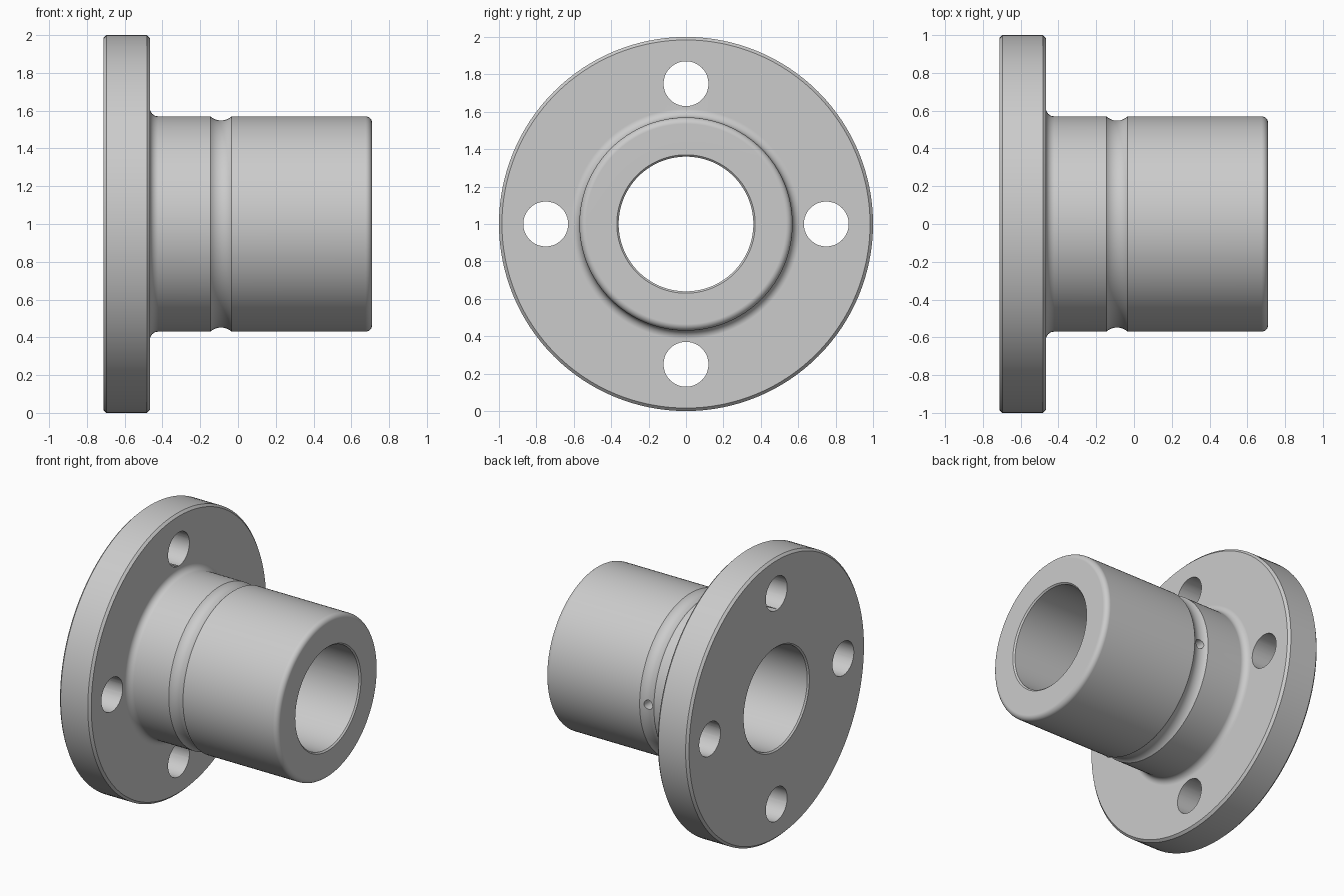
import bpy, bmesh, math
from mathutils import Matrix, Vector

if "Cube" in bpy.data.objects:
    bpy.data.objects.remove(bpy.data.objects["Cube"])

SEG = 128
AXIS_Z = 1.0

steel = bpy.data.materials.new("plain grey metal")
steel.diffuse_color = (0.6, 0.6, 0.6, 1)
steel.use_nodes = True
steel.node_tree.nodes["Principled BSDF"].inputs["Base Color"].default_value = steel.diffuse_color


def arc(cx, cr, radius, a0, a1, n=8):
    """Points of an arc in the (x, radius) plane, angles in degrees."""
    return [(cx + radius * math.cos(math.radians(a0 + (a1 - a0) * i / n)),
             cr + radius * math.sin(math.radians(a0 + (a1 - a0) * i / n)))
            for i in range(n + 1)]


def revolve(name, profile):
    """Spin a closed (x, radius) profile about the horizontal axis."""
    bm = bmesh.new()
    rings = []
    for s in range(SEG):
        a = 2 * math.pi * s / SEG
        rings.append([bm.verts.new((x, r * math.cos(a), AXIS_Z + r * math.sin(a)))
                      for x, r in profile])
    n = len(profile)
    for s in range(SEG):
        p, q = rings[s], rings[(s + 1) % SEG]
        for i in range(n):
            j = (i + 1) % n
            bm.faces.new((p[i], p[j], q[j], q[i]))
    bmesh.ops.recalc_face_normals(bm, faces=bm.faces)
    mesh = bpy.data.meshes.new(name)
    bm.to_mesh(mesh)
    bm.free()
    ob = bpy.data.objects.new(name, mesh)
    bpy.context.collection.objects.link(ob)
    ob.data.materials.append(steel)
    return ob


def drill(ob, centre, direction, radius, length, sides):
    """Cut a round hole and discard the cutter."""
    rot = Vector((0, 0, 1)).rotation_difference(Vector(direction)).to_matrix().to_4x4()
    bm = bmesh.new()
    bmesh.ops.create_cone(bm, cap_ends=True, segments=sides, radius1=radius,
                          radius2=radius, depth=length,
                          matrix=Matrix.Translation(centre) @ rot)
    mesh = bpy.data.meshes.new("drill")
    bm.to_mesh(mesh)
    bm.free()
    cutter = bpy.data.objects.new("drill", mesh)
    cutter.hide_render = True
    bpy.context.collection.objects.link(cutter)
    mod = ob.modifiers.new("hole", 'BOOLEAN')
    mod.operation = 'DIFFERENCE'
    mod.solver = 'EXACT'
    mod.object = cutter
    bpy.ops.object.modifier_apply(modifier=mod.name)
    bpy.data.objects.remove(cutter, do_unlink=True)


# Main dimensions
LEFT, FACE, RIGHT = -0.713, -0.467, 0.71
TUBE, BORE = 0.57, 0.36
C, B = 0.016, 0.01            # flange and bore chamfers
FIL, RND = 0.045, 0.035       # root fillet and end rounding
GX, HALF, DEPTH = -0.09, 0.056, 0.022

# Groove arc from its chord and depth
g_rad = (HALF ** 2 + DEPTH ** 2) / (2 * DEPTH)
g_cen = TUBE - DEPTH + g_rad
g_ang = math.degrees(math.asin(HALF / g_rad))

profile = [(LEFT, BORE + B), (LEFT, 1 - C), (LEFT + C, 1),
           (FACE - C, 1), (FACE, 1 - C)]                             # flange
profile += arc(FACE + FIL, TUBE + FIL, FIL, 180, 270)                # root fillet
profile += arc(GX, g_cen, g_rad, 270 - g_ang, 270 + g_ang, 12)       # groove
profile += arc(RIGHT - RND, TUBE - RND, RND, 90, 0)                  # rounded end
profile += [(RIGHT, BORE + B), (RIGHT - B, BORE), (LEFT + B, BORE)]  # bore

bushing = revolve("flanged_bushing", profile)
bpy.context.view_layer.objects.active = bushing
bushing.select_set(True)

# Four bolt holes through the flange
for k in range(4):
    a = k * math.pi / 2
    drill(bushing, (-0.59, 0.75 * math.cos(a), AXIS_Z + 0.75 * math.sin(a)),
          (1, 0, 0), 0.12, 0.5, 48)

# Small oil hole from the groove into the bore, at the back
drill(bushing, (GX, 0.46, AXIS_Z), (0, 1, 0), 0.033, 0.4, 24)

# Smooth curved surfaces, crisp edges, flat end faces
bpy.ops.object.shade_smooth_by_angle(angle=math.radians(20))
weighted = bushing.modifiers.new("weighted normals", 'WEIGHTED_NORMAL')
weighted.keep_sharp = True
